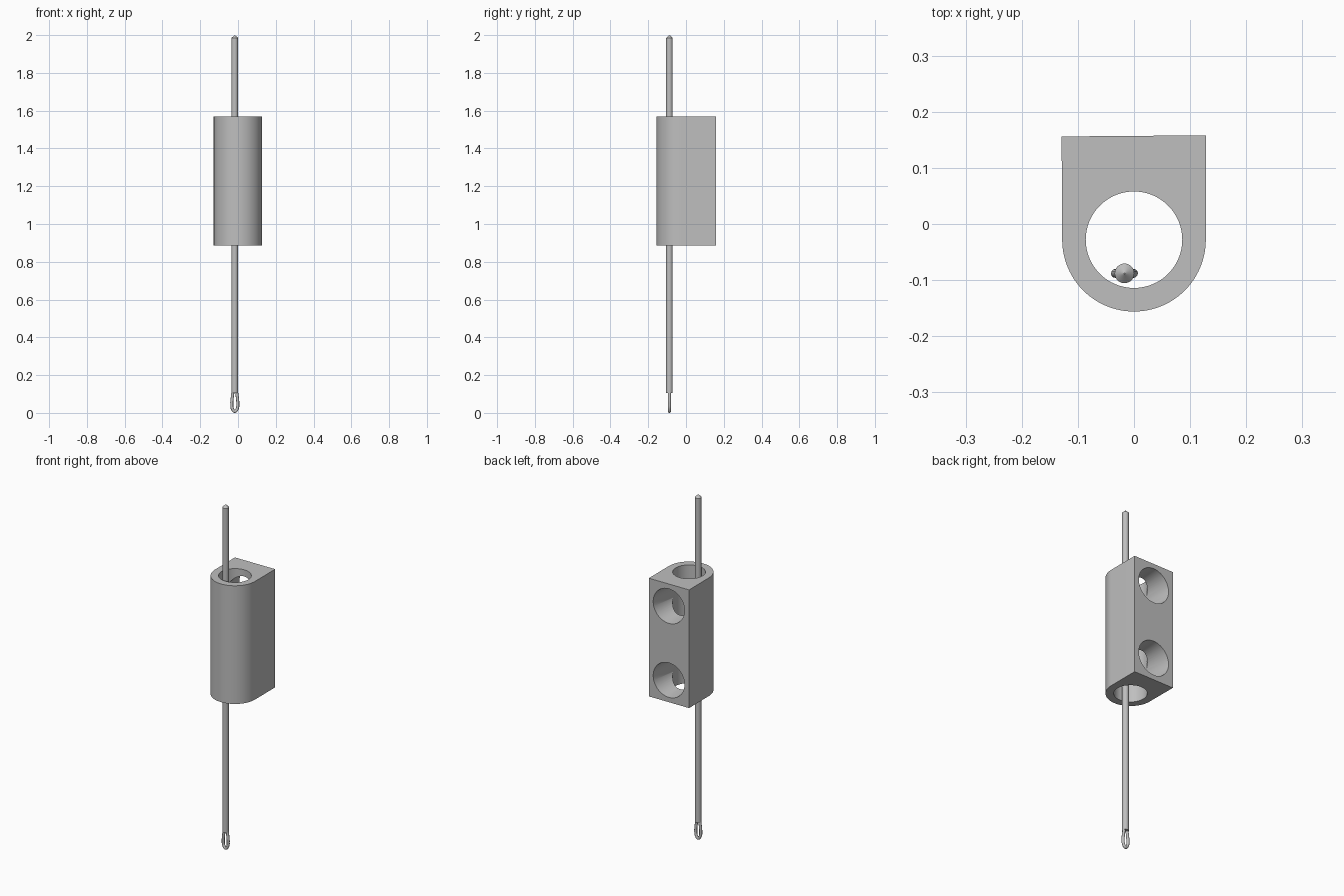
import bpy, bmesh
from math import pi, cos, sin

cube = bpy.data.objects.get("Cube")
if cube:
    bpy.data.objects.remove(cube, do_unlink=True)

grey = bpy.data.materials.new("plain grey")
grey.use_nodes = True
colour = (0.52, 0.52, 0.52, 1)
grey.diffuse_color = colour
grey.node_tree.nodes["Principled BSDF"].inputs["Base Color"].default_value = colour


def mesh_object(name, bm):
    bmesh.ops.recalc_face_normals(bm, faces=bm.faces)
    mesh = bpy.data.meshes.new(name)
    bm.to_mesh(mesh)
    bm.free()
    mesh.materials.append(grey)
    obj = bpy.data.objects.new(name, mesh)
    bpy.context.collection.objects.link(obj)
    return obj


def smooth(obj):
    bpy.ops.object.select_all(action='DESELECT')
    obj.select_set(True)
    bpy.context.view_layer.objects.active = obj
    bpy.ops.object.shade_smooth_by_angle(angle=0.6)


def lathe(name, profile, segments):
    """Closed round solid along z from (radius, height) rings."""
    bm = bmesh.new()
    rings = [[bm.verts.new((r * cos(2 * pi * i / segments),
                            r * sin(2 * pi * i / segments), z))
              for i in range(segments)] for r, z in profile]
    for a, b in zip(rings, rings[1:]):
        for i in range(segments):
            j = (i + 1) % segments
            bm.faces.new((a[i], a[j], b[j], b[i]))
    bm.faces.new(rings[0])
    bm.faces.new(rings[-1])
    return mesh_object(name, bm)


BOTTOM, TOP = 0.885, 1.57
AXIS_Y, BACK_Y = -0.028, 0.157
OUTER, BORE = 0.128, 0.086

# Block: half-round front, flat back
outline = [(OUTER * cos(pi + pi * i / 48), AXIS_Y + OUTER * sin(pi + pi * i / 48))
           for i in range(49)]
outline += [(OUTER, BACK_Y + 0.001), (-OUTER - 0.001, BACK_Y - 0.001)]
bm = bmesh.new()
base = bm.faces.new([bm.verts.new((x, y, BOTTOM)) for x, y in outline])
grown = bmesh.ops.extrude_face_region(bm, geom=[base])
bmesh.ops.translate(bm, vec=(0, 0, TOP - BOTTOM),
                    verts=[v for v in grown["geom"] if isinstance(v, bmesh.types.BMVert)])
block = mesh_object("block", bm)

# Cutters: vertical bore and two tapered back holes
bore = lathe("bore_cutter", [(BORE, BOTTOM - 0.1), (BORE, TOP + 0.1)], 64)
bore.location.y = AXIS_Y
cutters = [bore]
for label, z in (("lower", BOTTOM + 0.128), ("upper", TOP - 0.128)):
    hole = lathe(label + "_hole_cutter",
                 [(0.081, 0), (0.1, BACK_Y - AXIS_Y), (0.102, 0.21)], 48)
    hole.rotation_euler.x = -pi / 2
    hole.location = (0, AXIS_Y, z)
    cutters.append(hole)
for cutter in cutters:
    cutter.hide_render = True
    mod = block.modifiers.new(cutter.name, 'BOOLEAN')
    mod.operation = 'DIFFERENCE'
    mod.solver = 'EXACT'
    mod.object = cutter

# Bake the cuts and discard the cutters
bpy.context.view_layer.update()
graph = bpy.context.evaluated_depsgraph_get()
cut_mesh = bpy.data.meshes.new_from_object(block.evaluated_get(graph))
block.modifiers.clear()
block.data = cut_mesh
for cutter in cutters:
    bpy.data.objects.remove(cutter, do_unlink=True)
smooth(block)

# Needle shaft with a pointed tip
NX, NY, R = -0.017, -0.088, 0.0175
shaft = lathe("needle_shaft", [(R, 0.105), (R, 1.985), (0.001, 2.0)], 32)
shaft.location = (NX, NY, 0)
smooth(shaft)

# Needle eye: teardrop loop below the shaft
half = [(0.009, 0.115), (0.013, 0.085), (0.016, 0.05), (0.012, 0.02)]
path = half + [(0, 0.008)] + [(-x, z) for x, z in reversed(half)]
curve = bpy.data.curves.new("needle_eye", 'CURVE')
curve.dimensions = '3D'
curve.bevel_depth = 0.008
curve.bevel_resolution = 4
curve.use_fill_caps = True
spline = curve.splines.new('BEZIER')
spline.bezier_points.add(len(path) - 1)
for point, (x, z) in zip(spline.bezier_points, path):
    point.co = (x, 0, z)
    point.handle_left_type = point.handle_right_type = 'AUTO'
curve.materials.append(grey)
eye = bpy.data.objects.new("needle_eye", curve)
eye.location = (NX, NY, 0)
bpy.context.collection.objects.link(eye)
